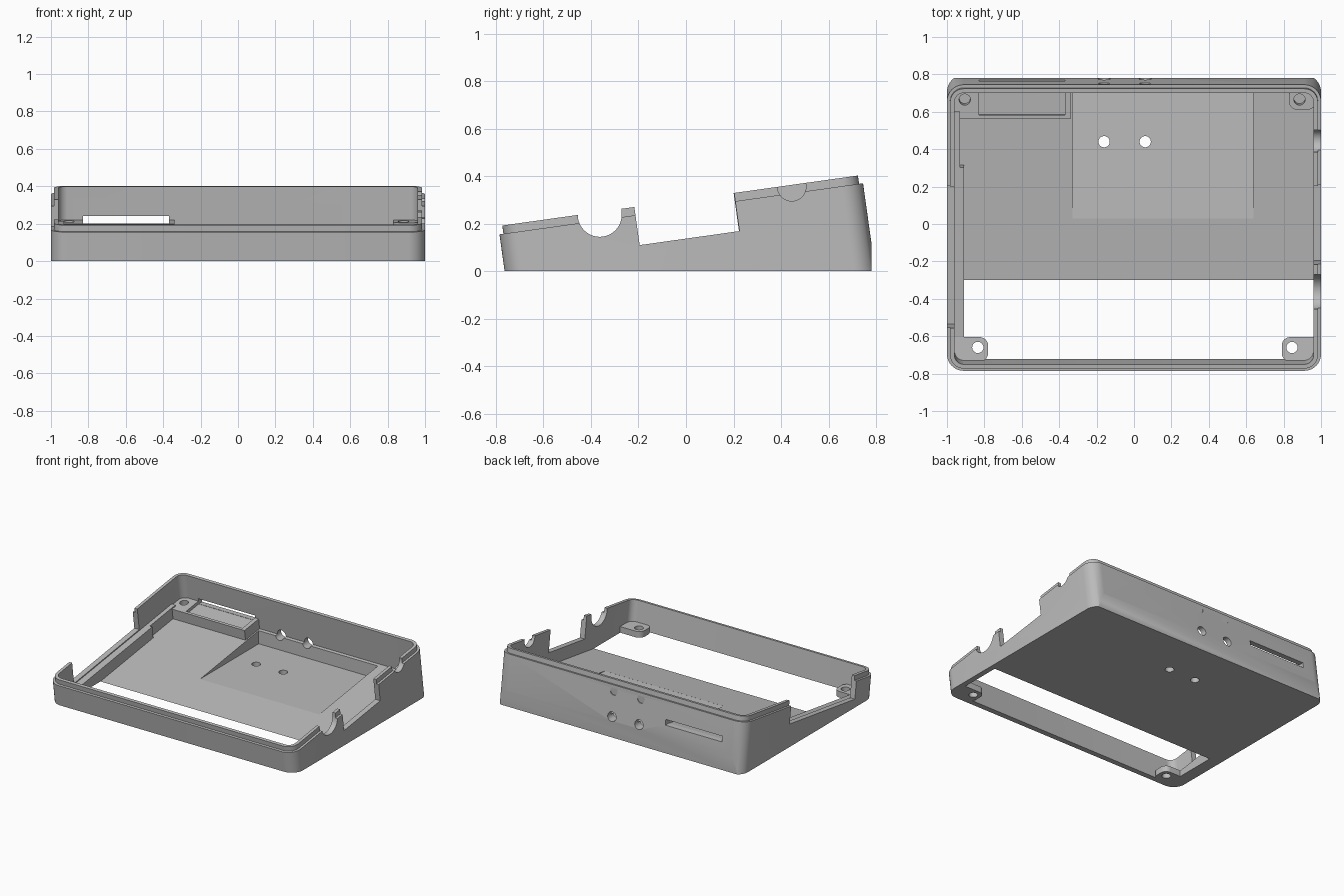
import bpy, bmesh, math
from mathutils import Matrix, Vector

cube = bpy.data.objects.get("Cube")
if cube:
    bpy.data.objects.remove(cube, do_unlink=True)

grey = bpy.data.materials.new("mid_grey_plastic")
grey.use_nodes = True
grey.diffuse_color = (0.5, 0.5, 0.5, 1)
grey.node_tree.nodes["Principled BSDF"].inputs["Base Color"].default_value = (0.5, 0.5, 0.5, 1)

FLAT = Matrix.Identity(4)
# Sloped frame: origin on the front rim, y runs up the slope, z leaves the rim plane
SLOPE = Matrix.Translation((0, -0.785, 0.155)) @ Matrix.Rotation(math.radians(8), 4, 'X')
LENGTH = 1.545
FLOOR = -0.221
CUT = -0.127


def finish(name, bm, frame):
    bm.transform(frame)
    bmesh.ops.recalc_face_normals(bm, faces=bm.faces)
    mesh = bpy.data.meshes.new(name)
    bm.to_mesh(mesh)
    bm.free()
    mesh.materials.append(grey)
    ob = bpy.data.objects.new(name, mesh)
    bpy.context.collection.objects.link(ob)
    return ob


def block(name, x, y, z, frame=FLAT, radius=0.0):
    """Box between the given ranges, with optional rounded upright edges."""
    bm = bmesh.new()
    pts = []
    for sx, sy, start in ((1, 1, 0), (0, 1, 90), (0, 0, 180), (1, 0, 270)):
        cx = x[sx] + (radius if sx == 0 else -radius)
        cy = y[sy] + (radius if sy == 0 else -radius)
        steps = 10 if radius else 0
        for i in range(steps + 1):
            a = math.radians(start + 90 * i / max(steps, 1))
            pts.append((cx + radius * math.cos(a), cy + radius * math.sin(a), z[0]))
    base = bm.faces.new([bm.verts.new(p) for p in pts])
    top = bmesh.ops.extrude_face_region(bm, geom=[base])["geom"]
    bmesh.ops.translate(bm, verts=[v for v in top if isinstance(v, bmesh.types.BMVert)],
                        vec=Vector((0, 0, z[1] - z[0])))
    return finish(name, bm, frame)


def rod(centre, radius, depth, axis='Z', frame=FLAT):
    bm = bmesh.new()
    bmesh.ops.create_cone(bm, cap_ends=True, segments=40, radius1=radius, radius2=radius, depth=depth)
    turn = {'X': Matrix.Rotation(math.pi / 2, 4, 'Y'),
            'Y': Matrix.Rotation(math.pi / 2, 4, 'X'), 'Z': FLAT}[axis]
    return finish("cutter", bm, frame @ Matrix.Translation(centre) @ turn)


def combine(target, other, operation='DIFFERENCE'):
    mod = target.modifiers.new("join", 'BOOLEAN')
    mod.operation = operation
    mod.solver = 'EXACT'
    mod.object = other
    with bpy.context.temp_override(object=target, active_object=target):
        bpy.ops.object.modifier_apply(modifier=mod.name)
    bpy.data.objects.remove(other, do_unlink=True)


def cut_block(target, x, y, z, frame=FLAT):
    combine(target, block("cutter", x, y, z, frame))


def inset(name, d, z, radius):
    return block(name, (-1 + d, 1 - d), (d, LENGTH - d), z, SLOPE, radius)


# Sloped shell with a stepped rim and a hollow inside
shell = inset("case_shell", 0, (-0.6, 0), 0.09)
combine(shell, inset("lip", 0.017, (-0.1, 0.035), 0.073), 'UNION')
combine(shell, inset("hollow", 0.04, (FLOOR, 0.3), 0.05))

# Thickened ledge along the right-hand wall
combine(shell, block("ledge", (-0.98, -0.91), (0.06, 1.08), (-0.5, -0.135), SLOPE), 'UNION')
combine(shell, block("ledge", (-0.98, -0.93), (1.04, 1.38), (-0.5, -0.135), SLOPE), 'UNION')

# Flat underside and upright lower back
combine(shell, block("clip", (-1.2, 1.2), (-1, 0.78), (0, 1)), 'INTERSECT')

# Side wall openings
cut_block(shell, (0.9, 1.1), (0.578, 1.002), (CUT, 0.2), SLOPE)
cut_block(shell, (-1.1, -0.85), (0.235, 1.0), (CUT, 0.2), SLOPE)

# Round cable notches in the left wall
combine(shell, rod((1, -0.363, 0.237), 0.0925, 0.2, 'X'))
cut_block(shell, (0.9, 1.1), (-0.4555, -0.271), (0.237, 0.5))
combine(shell, rod((1, 0.445, 0.355), 0.06, 0.2, 'X'))

# Level recess in the floor
cut_block(shell, (-0.33, 0.64), (0.03, 0.712), (0.046, 0.25))

# Floor holes, back wall holes and shallow dimples above them
for x in (-0.16, 0.06):
    combine(shell, rod((x, 0.44, 0.05), 0.03, 0.3))
    combine(shell, rod((x, 0.76, 0.15), 0.034, 0.16, 'Y'))
    combine(shell, rod((x, 0.798, 0.33), 0.03, 0.1, 'Y'))

# Card slot through the back wall
cut_block(shell, (-0.83, -0.37), (0.68, 0.9), (0.2, 0.24))

# Card shelf with the right rear screw boss
shelf = block("card_shelf", (-0.97, -0.34), (1.34, 1.515), (-0.25, -0.145), SLOPE)
cut_block(shelf, (-0.83, -0.37), (1.36, 1.6), (-0.168, 0), SLOPE)
combine(shelf, rod((-0.905, 1.444, -0.145), 0.03, 0.12, 'Z', SLOPE))

# Left rear screw boss
boss = block("rear_screw_boss", (0.83, 0.97), (1.39, 1.515), (-0.25, -0.145), SLOPE, 0.04)
combine(boss, rod((0.885, 1.444, -0.145), 0.03, 0.12, 'Z', SLOPE))

# Front screw tabs
parts = [shell, shelf, boss]
for side, x0, x1, hole in (("right", -0.965, -0.78, -0.835), ("left", 0.79, 0.965, 0.845)):
    tab = block(side + "_front_screw_tab", (x0, x1), (-0.735, -0.605), (0, 0.045), FLAT, 0.045)
    # Square off the outer rear corner where it meets the side wall
    outer = (x0, x0 + 0.06) if x0 < 0 else (x1 - 0.06, x1)
    combine(tab, block("corner", outer, (-0.68, -0.605), (0, 0.045)), 'UNION')
    combine(tab, rod((hole, -0.66, 0.02), 0.03, 0.2))
    parts.append(tab)

# Smooth curved walls, crisp edges
bpy.ops.object.select_all(action='DESELECT')
for ob in parts:
    ob.select_set(True)
bpy.context.view_layer.objects.active = shell
bpy.ops.object.shade_smooth_by_angle(angle=math.radians(25))
